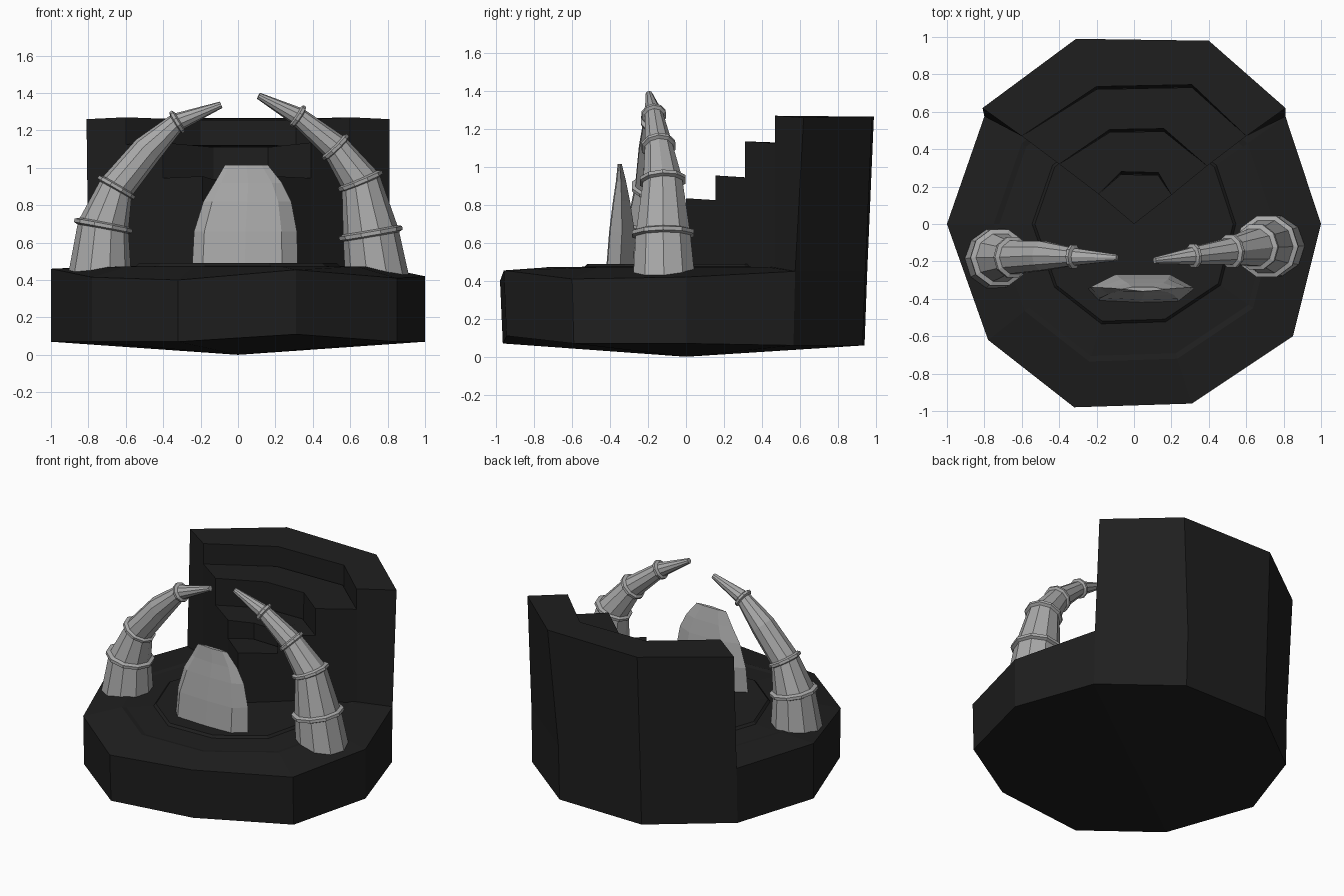
import bpy, math
from mathutils import Vector

if "Cube" in bpy.data.objects:
    bpy.data.objects.remove(bpy.data.objects["Cube"])


def material(name, c):
    m = bpy.data.materials.new(name)
    m.diffuse_color = (c, c, c, 1)
    m.use_nodes = True
    m.node_tree.nodes["Principled BSDF"].inputs["Base Color"].default_value = m.diffuse_color
    return m


dark = material("dark_stone", .0135)
bone = material("bone_grey", .4)


def loft(name, rings, mat, cap_a=True, cap_b=True, tip_a=None, tip_b=None):
    """Skin closed rings of equal count; ends get a cap or a central point."""
    n = len(rings[0])
    verts = [tuple(p) for r in rings for p in r]
    faces = []
    for k in range(len(rings) - 1):
        for i in range(n):
            j = (i + 1) % n
            faces.append((k*n + i, k*n + j, (k+1)*n + j, (k+1)*n + i))
    last = (len(rings) - 1) * n
    if tip_a:
        verts.append(tip_a)
        faces += [((i + 1) % n, i, len(verts) - 1) for i in range(n)]
    elif cap_a:
        faces.append(tuple(reversed(range(n))))
    if tip_b:
        verts.append(tip_b)
        faces += [(last + i, last + (i + 1) % n, len(verts) - 1) for i in range(n)]
    elif cap_b:
        faces.append(tuple(range(last, last + n)))
    me = bpy.data.meshes.new(name)
    me.from_pydata(verts, [], faces)
    me.update()
    ob = bpy.data.objects.new(name, me)
    bpy.context.collection.objects.link(ob)
    me.materials.append(mat)
    return ob


# Ten-sided base: x, y, rim height, underside height
rim = [(1, 0, .42, .07), (.81, .575, .45, .06), (.34, .945, .45, .06), (-.31, .955, .45, .06),
       (-.8, .575, .45, .06), (-1, 0, .46, .07), (-.78, -.62, .415, .07), (-.32, -.98, .40, .07),
       (.31, -.96, .455, .11), (.85, -.6, .41, .07)]


def ring(s, z):
    return [(x * s, y * s, z) for x, y, _, _ in rim]


loft("base", [[(x, y * .985, b) for x, y, _, b in rim],
              [(x, y, t) for x, y, t, _ in rim],
              ring(.75, .472), ring(.72, .466), ring(.545, .475), ring(.53, .49)],
     dark, tip_a=(0, 0, 0), tip_b=(0, 0, .48))

# Stepped back wall: arcs of corner points from right to left
arcs = [[(.81, .62), (.4, .98), (-.31, .99), (-.81, .62)],
        [(.6, .47), (.31, .73), (-.2, .72), (-.6, .47)],
        [(.39, .31), (.16, .495), (-.13, .49), (-.4, .32)],
        [(.2, .155), (.13, .26), (-.07, .265), (-.19, .16)]]
tops = [(1.26, 1.265), (1.125, 1.12), (.945, .93), (.825, .815)]
for k, (side, mid) in enumerate(tops):
    outer = arcs[k]
    inner = arcs[k + 1][::-1] if k < 3 else [(0, 0)]
    top = [(x, y, z) for (x, y), z in zip(outer, (side, mid, mid, side))]
    # risers lean back slightly
    hs = (side + .01, mid - .01, mid - .01, side + .01)
    top += [(x, y + .015 * (i in (1, 2)), z) for i, ((x, y), z) in enumerate(zip(inner, hs))]
    foot = [(x, y, .45) for x, y in outer + inner]
    if k == 0:
        foot[:4] = [(x, y, t) for x, y, t, _ in rim[1:5]]
    loft("back_wall_tier_%d" % (k + 1), [foot, top], dark, cap_a=False)


# Curved banded horns: path rows are x, y, z, radius
def circle(c, t, r, n=10):
    v = Vector((0, 1, 0))
    u = v.cross(t).normalized()
    v = t.cross(u).normalized()
    return [c + r * (math.cos(a) * u + math.sin(a) * v)
            for a in (2 * math.pi * i / n for i in range(n))]


def horn(name, path, bands):
    pts = [Vector(p[:3]) for p in path]
    rings = []
    for i, p in enumerate(path):
        t = (pts[min(i + 1, len(pts) - 1)] - pts[max(i - 1, 0)]).normalized()
        if i == 0:
            t = Vector((0, 0, 1))
        rings.append(circle(pts[i], t, p[3]))
        if i in bands:
            h = .014 + .04 * p[3]
            loft("%s_band_%d" % (name, i),
                 [circle(pts[i] + t * h * a, t, p[3] * b + c)
                  for a, b, c in ((-1, .98, 0), (-.5, 1.05, .014), (.5, 1.05, .014), (1, .95, 0))],
                 bone, cap_a=False, cap_b=False)
    loft(name, rings, bone)


horn("left_horn", [(-.74, -.185, .42, .17), (-.72, -.18, .69, .137), (-.65, -.178, .895, .094),
                   (-.485, -.17, 1.095, .082), (-.325, -.175, 1.245, .05), (-.09, -.18, 1.337, .018)],
     (1, 2, 4))
horn("right_horn", [(.745, -.116, .41, .172), (.71, -.121, .65, .15), (.655, -.123, .93, .107),
                    (.52, -.145, 1.11, .075), (.32, -.17, 1.275, .05), (.11, -.195, 1.385, .018)],
     (1, 2, 3, 4))

# Upright headstone slab: z, left x, right x, front y, back y
rows = [(.47, -.245, .32, -.42, -.275), (.66, -.235, .315, -.405, -.27), (.82, -.185, .285, -.385, -.295),
        (.92, -.125, .235, -.37, -.315), (1.015, -.07, .16, -.36, -.338)]
slab = []
for z, l, r, f, b in rows:
    w, m = r - l, (f + b) / 2
    slab.append([(l, m, z), (l + .1*w, f + .01, z), (l + .5*w, f, z), (r - .15*w, f + .005, z),
                 (r, m, z), (r - .22*w, b, z), (l + .25*w, b, z)])
loft("standing_slab", slab, bone)
